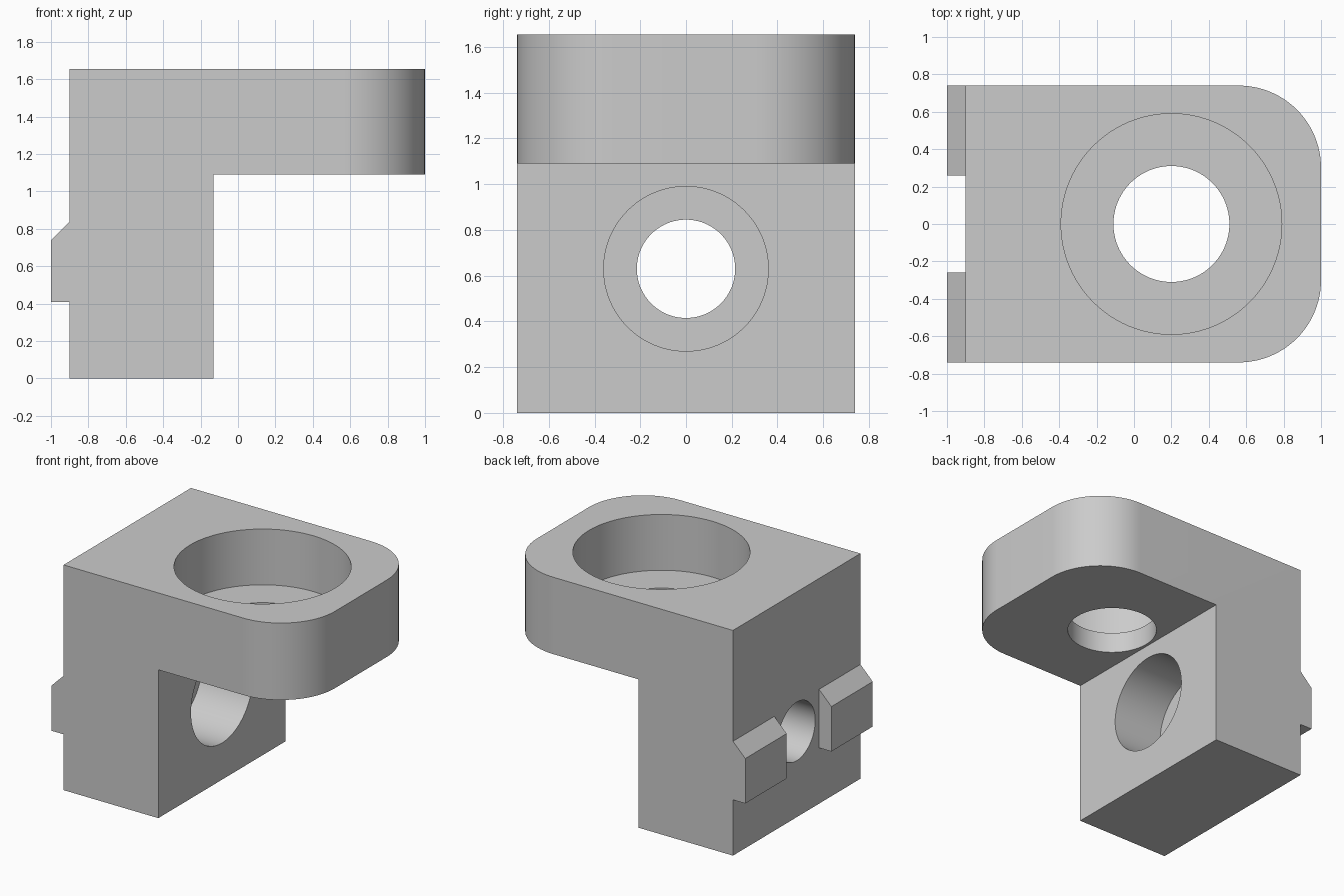
import bpy, bmesh, math
from mathutils import Matrix

cube = bpy.data.objects.get("Cube")
if cube:
    bpy.data.objects.remove(cube, do_unlink=True)

HALF_Y = 0.74

metal = bpy.data.materials.new("light_grey")
metal.use_nodes = True
metal.diffuse_color = (0.6, 0.6, 0.6, 1)
metal.node_tree.nodes["Principled BSDF"].inputs["Base Color"].default_value = (0.6, 0.6, 0.6, 1)


def make_object(name, bm):
    bmesh.ops.recalc_face_normals(bm, faces=bm.faces[:])
    mesh = bpy.data.meshes.new(name)
    bm.to_mesh(mesh)
    bm.free()
    mesh.materials.append(metal)
    obj = bpy.data.objects.new(name, mesh)
    bpy.context.collection.objects.link(obj)
    return obj


def extrude_profile(points, y0, y1):
    """Extrude an x-z outline along y."""
    bm = bmesh.new()
    face = bm.faces.new([bm.verts.new((x, y0, z)) for x, z in points])
    new = bmesh.ops.extrude_face_region(bm, geom=[face])["geom"]
    verts = [v for v in new if isinstance(v, bmesh.types.BMVert)]
    bmesh.ops.translate(bm, verts=verts, vec=(0, y1 - y0, 0))
    return bm


def bore(target, name, radius, start, end, axis, centre):
    """Cut a round hole from start to end along x or z."""
    bm = bmesh.new()
    bmesh.ops.create_cone(bm, cap_ends=True, segments=96, radius1=radius,
                          radius2=radius, depth=end - start)
    mid = (start + end) / 2
    if axis == "X":
        place = Matrix.Translation((mid, 0, centre)) @ Matrix.Rotation(math.pi / 2, 4, "Y")
    else:
        place = Matrix.Translation((centre, 0, mid))
    bmesh.ops.transform(bm, matrix=place, verts=bm.verts[:])
    cutter = make_object(name, bm)
    cutter.hide_render = True
    mod = target.modifiers.new(name, "BOOLEAN")
    mod.operation = "DIFFERENCE"
    mod.solver = "EXACT"
    mod.object = cutter
    bpy.context.view_layer.objects.active = target
    bpy.ops.object.modifier_apply(modifier=mod.name)
    bpy.data.objects.remove(cutter, do_unlink=True)


# L-shaped body with the two outer arm corners rounded
outline = [(-0.9, 0), (-0.13, 0), (-0.13, 1.09), (1, 1.09), (1, 1.655), (-0.9, 1.655)]
bm = extrude_profile(outline, -HALF_Y, HALF_Y)
corners = [e for e in bm.edges
           if all(v.co.x > 0.99 for v in e.verts)
           and abs(e.verts[0].co.z - e.verts[1].co.z) > 0.1]
bmesh.ops.bevel(bm, geom=corners, offset=0.44, segments=24, profile=0.5,
                affect="EDGES")
body = make_object("bracket_body", bm)

# Stepped bores through the arm and the upright
bore(body, "arm_counterbore", 0.59, 1.245, 1.8, "Z", 0.2)
bore(body, "arm_hole", 0.31, 1.0, 1.4, "Z", 0.2)
bore(body, "upright_counterbore", 0.36, -0.54, 0.0, "X", 0.63)
bore(body, "upright_hole", 0.215, -1.1, -0.4, "X", 0.63)

# Chamfered locating tabs on the rear of the upright
tab = [(-0.9, 0.41), (-1, 0.41), (-1, 0.74), (-0.9, 0.84)]
parts = [body]
for name, y0, y1 in (("front_tab", -HALF_Y, -0.26), ("back_tab", 0.26, HALF_Y)):
    parts.append(make_object(name, extrude_profile(tab, y0, y1)))

# Smooth the curved walls, keep the edges crisp
bpy.ops.object.select_all(action="DESELECT")
for part in parts:
    part.select_set(True)
bpy.context.view_layer.objects.active = body
bpy.ops.object.shade_smooth_by_angle(angle=math.radians(30))
